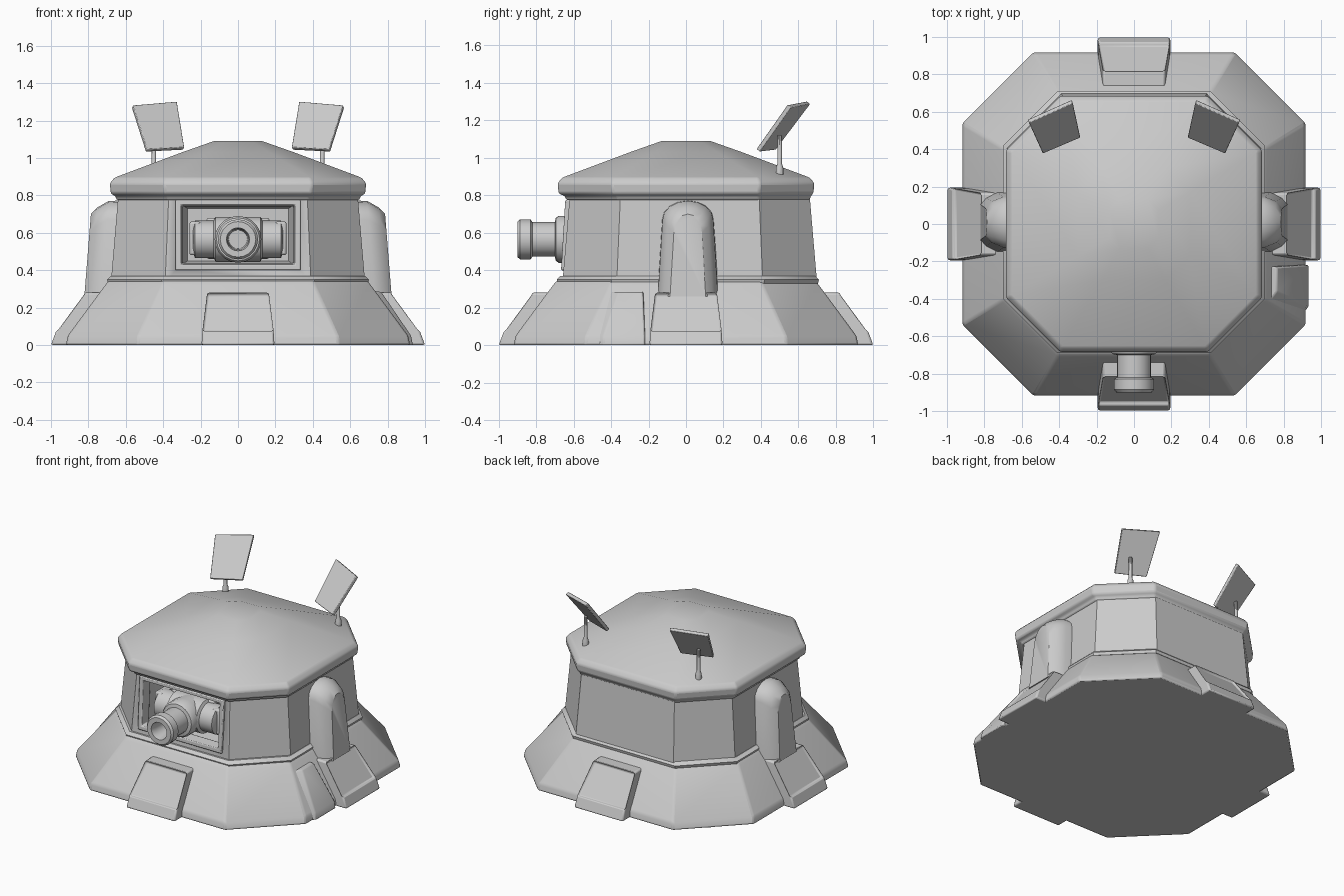
import bpy, bmesh, math
from mathutils import Vector, Matrix

if "Cube" in bpy.data.objects:
    bpy.data.objects.remove(bpy.data.objects["Cube"])


def finish(name, bm, bevel=0.0, angle=35):
    bmesh.ops.recalc_face_normals(bm, faces=bm.faces)
    me = bpy.data.meshes.new(name)
    bm.to_mesh(me)
    bm.free()
    ob = bpy.data.objects.new(name, me)
    bpy.context.collection.objects.link(ob)
    if bevel:
        m = ob.modifiers.new("soft_edges", 'BEVEL')
        m.width, m.segments, m.limit_method = bevel, 2, 'ANGLE'
        m.angle_limit = math.radians(25)
    bpy.ops.object.select_all(action='DESELECT')
    ob.select_set(True)
    bpy.context.view_layer.objects.active = ob
    bpy.ops.object.shade_smooth_by_angle(angle=math.radians(angle))
    return ob


def loft(rings, closed=False):
    """Skin a list of point rings; cap both ends unless closed into a loop."""
    bm = bmesh.new()
    vs = [[bm.verts.new(p) for p in r] for r in rings]
    n = len(rings[0])
    pairs = list(zip(vs, vs[1:])) + ([(vs[-1], vs[0])] if closed else [])
    for a, b in pairs:
        for i in range(n):
            j = (i + 1) % n
            bm.faces.new((a[i], a[j], b[j], b[i]))
    if not closed:
        bm.faces.new(vs[0])
        bm.faces.new(vs[-1])
    return bm


def octagon(a, c, z, dy=0.0):
    pts = [(c, -a), (a, -c), (a, c), (c, a), (-c, a), (-a, c), (-a, -c), (-c, -a)]
    return [(x, y + dy, z) for x, y in pts]


def rect(w, y0, y1, z):
    return [(-w, y0, z), (w, y0, z), (w, y1, z), (-w, y1, z)]


def box(name, x0, x1, y0, y1, z0, z1, bevel=0.0):
    bm = loft([[(x0, y0, z), (x1, y0, z), (x1, y1, z), (x0, y1, z)] for z in (z0, z1)])
    return finish(name, bm, bevel)


def lathe(name, profile, centre, rot, seg=20, closed=False):
    """Revolve (radius, height) pairs round local z, then place."""
    rings = [[(r * math.cos(2 * math.pi * i / seg), r * math.sin(2 * math.pi * i / seg), h)
              for i in range(seg)] for r, h in profile]
    bm = loft(rings, closed)
    bm.transform(Matrix.Translation(centre) @ rot)
    return finish(name, bm)


I = Matrix.Identity(4)
FORWARD = Matrix.Rotation(math.pi / 2, 4, 'X')
SIDE = Matrix.Rotation(math.pi / 2, 4, 'Y')

# Sloped octagonal base and the collar round its top
finish("base_skirt", loft([octagon(.92, .54, 0), octagon(.91, .53, .05),
                           octagon(.71, .41, .32), octagon(.69, .40, .345)]), .012)
finish("base_collar", loft([octagon(.695, .405, .33, .01), octagon(.70, .41, .35, .01),
                            octagon(.68, .395, .37, .01)]))

# Tower wall with the gun opening cut from the front
wall = finish("tower_wall", loft([octagon(.68, .39, .33, .02), octagon(.64, .37, .80, .02)]))
cut = loft([[(-w, y, z0), (w, y, z0), (w, y, z1), (-w, y, z1)]
            for w, y, z0, z1 in [(.34, -.75, .40, .78), (.325, -.62, .41, .765), (.27, -.40, .45, .73)]])
cutter = finish("opening_cutter", cut)
cutter.hide_render = True
cutter.hide_viewport = True
m = wall.modifiers.new("opening", 'BOOLEAN')
m.operation, m.object, m.solver = 'DIFFERENCE', cutter, 'EXACT'

# Frame round the opening
frame = []
for w, z0, z1, y in [(.335, .40, .775, -.60), (.335, .40, .775, -.655),
                     (.305, .43, .75, -.655), (.295, .44, .74, -.58)]:
    lean = lambda z: y - .06 * (.6 - z)
    frame.append([(-w, lean(z0), z0), (w, lean(z0), z0), (w, lean(z1), z1), (-w, lean(z1), z1)])
finish("opening_frame", loft(frame, True), .006)

# Roof with thick rim and small flat top
finish("roof", loft([octagon(.65, .375, .775, .01), octagon(.655, .38, .795, .01),
                     octagon(.68, .39, .81), octagon(.685, .395, .865),
                     octagon(.66, .385, .895), octagon(.30, .17, 1.03),
                     octagon(.13, .075, 1.09)]), .01)

# Four base buttresses with sunken panels
for k, side in enumerate(("front", "right", "back", "left")):
    bm = loft([rect(.195, -1, -.7, 0), rect(.19, -.97, -.7, .08),
               rect(.165, -.825, -.68, .28)])
    bm.faces.ensure_lookup_table()
    slope = [f for f in bm.faces if abs(f.calc_center_median().x) < .01
             and .1 < f.calc_center_median().z < .25 and f.calc_center_median().y < -.85]
    bmesh.ops.inset_region(bm, faces=slope, thickness=.035)
    bmesh.ops.translate(bm, verts=list({v for f in slope for v in f.verts}), vec=(0, .018, -.012))
    bm.transform(Matrix.Rotation(k * math.pi / 2, 4, 'Z'))
    finish(side + "_buttress", bm, .012)

# Raised plate on the right corner of the base and a rib on the back left
finish("corner_plate", loft([
    [(.70, -.20, 0), (.935, -.22, 0), (.935, -.44, 0), (.87, -.53, 0), (.70, -.45, 0)],
    [(.70, -.20, .05), (.925, -.22, .05), (.925, -.44, .05), (.86, -.52, .05), (.70, -.45, .05)],
    [(.64, -.22, .285), (.765, -.23, .285), (.765, -.36, .285), (.72, -.42, .285), (.62, -.40, .285)]]), .008)
rib = loft([rect(.025, -1.03, -.7, 0), rect(.02, -.81, -.7, .27)])
rib.transform(Matrix.Rotation(math.radians(-137), 4, 'Z'))
finish("back_rib", rib, .006)


# Arched pods on both sides
def arch(x, w, top, flare):
    pts = [(-w - flare, .26), (w + flare, .26)]
    for i in range(9):
        t = math.pi * i / 8
        pts.append((w * math.cos(t), top - .10 + .10 * math.sin(t)))
    return [(x - .08 * (z - .28), y + .01, z) for y, z in pts]


for s, side in ((1, "right"), (-1, "left")):
    bm = loft([arch(.60, .14, .775, .03), arch(.73, .135, .77, .025),
               arch(.79, .11, .735, .02), arch(.82, .075, .70, .02)])
    bm.transform(Matrix.Scale(s, 4, (1, 0, 0)))
    finish(side + "_pod", bm)

# Gun: cross trunnion, end discs, cradle and hollow stepped barrel
Z = .565
lathe("gun_trunnion", [(.07, -.24), (.10, -.23), (.10, -.13), (.12, -.12), (.12, .12),
                       (.10, .13), (.10, .23), (.07, .24)], (0, -.53, Z), SIDE)
for s in (-1, 1):
    box("gun_bracket", min(s * .20, s * .26), max(s * .20, s * .26), -.58, -.38, .48, .66, .012)
box("gun_cradle", -.17, .17, -.52, -.38, .46, .68, .015)
lathe("gun_barrel", [(.12, .50), (.125, .61), (.125, .68), (.115, .695), (.092, .70), (.092, .82),
                     (.107, .83), (.107, .885), (.095, .90), (.062, .90), (.055, .86),
                     (.05, .72), (.001, .72)], (0, 0, Z), FORWARD)

# Angled roof panels on thin posts, mirrored left and right
low_in, low_out = Vector((.29, .47, 1.05)), Vector((.49, .385, 1.04))
top_out, top_in = Vector((.565, .55, 1.275)), Vector((.33, .655, 1.295))
corners = [low_in, low_out, top_out, top_in]
normal = (low_out - low_in).cross(top_in - low_in).normalized() * .012
for s, side in ((1, "right"), (-1, "left")):
    bm = loft([[p - normal for p in corners], [p + normal for p in corners]])
    bm.transform(Matrix.Scale(s, 4, (1, 0, 0)))
    finish(side + "_panel", bm, .004)
    lathe(side + "_post", [(.022, .90), (.02, .95), (.012, .97), (.012, 1.12)],
          (s * .45, .50, 0), I, 10)
